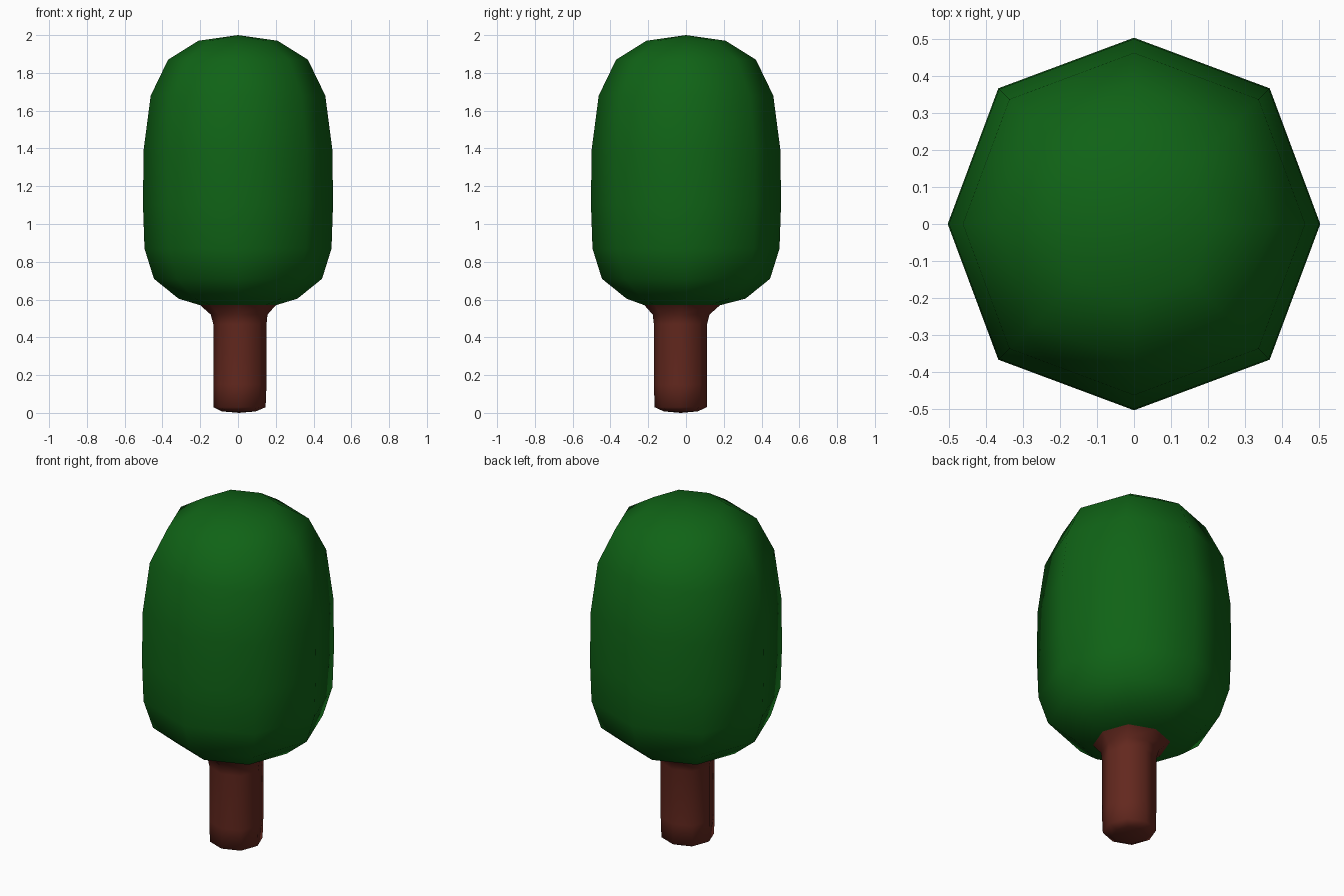
import bpy, bmesh
from math import cos, sin, pi

if "Cube" in bpy.data.objects:
    bpy.data.objects.remove(bpy.data.objects["Cube"])


def material(name, rgb):
    m = bpy.data.materials.new(name)
    m.diffuse_color = (*rgb, 1)
    m.use_nodes = True
    m.node_tree.nodes["Principled BSDF"].inputs["Base Color"].default_value = m.diffuse_color
    return m


def lathe(name, rings, mat, bottom=None, top=None):
    """Eight-sided smooth body; each ring is (radius, z, centre x, centre y)."""
    bm = bmesh.new()
    loops = []
    for r, z, cx, cy in rings:
        loop = []
        for i in range(8):
            k = r * (1.03 if i % 2 else 1.0)   # diagonals bulge slightly
            a = i * pi / 4
            loop.append(bm.verts.new((cx + k * cos(a), cy + k * sin(a), z)))
        loops.append(loop)
    for lo, hi in zip(loops, loops[1:]):
        for i in range(8):
            j = (i + 1) % 8
            bm.faces.new((lo[i], lo[j], hi[j], hi[i]))
    # Caps: four quads around a middle point, like a subdivided box
    for tip, loop in ((bottom, loops[0]), (top, loops[-1])):
        if tip:
            v = bm.verts.new(tip)
            for i in range(1, 8, 2):
                bm.faces.new((v, loop[i - 1], loop[i], loop[(i + 1) % 8]))
    bmesh.ops.recalc_face_normals(bm, faces=bm.faces)
    me = bpy.data.meshes.new(name)
    bm.to_mesh(me)
    bm.free()
    me.materials.append(mat)
    me.shade_smooth()
    ob = bpy.data.objects.new(name, me)
    bpy.context.collection.objects.link(ob)
    return ob


green = material("leaf_green", (0.005, 0.125, 0.008))
brown = material("bark_brown", (0.125, 0.021, 0.013))

# Crown
profile = [(0.2, 0.57), (0.315, 0.605), (0.445, 0.71), (0.495, 0.87), (0.503, 1.1),
           (0.5, 1.39), (0.462, 1.68), (0.37, 1.87), (0.21, 1.97)]
lathe("crown", [(r, z, 0, -0.02 if z < 0.6 else 0) for r, z in profile],
      green, top=(0, 0, 2.0))

# Trunk, a little off centre, flaring into the crown
lathe("trunk", [(0.09, 0.008, 0.005, -0.028), (0.138, 0.03, 0.008, -0.028),
                (0.141, 0.15, 0.01, -0.029), (0.141, 0.47, 0.01, -0.029),
                (0.15, 0.52, 0.006, -0.026), (0.2, 0.57, 0, -0.02)],
      brown, bottom=(0.005, -0.028, 0))
